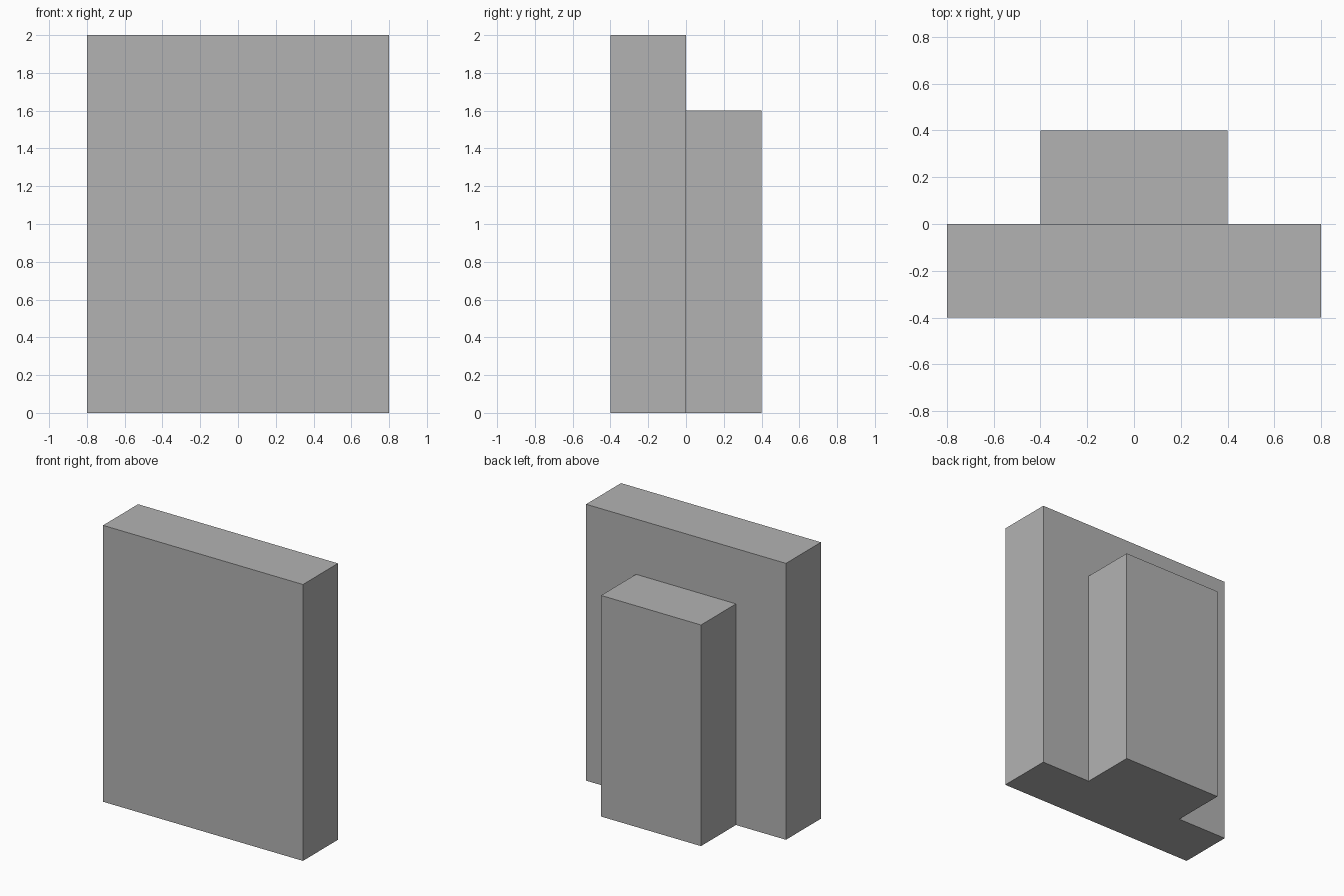
import bpy

default_cube = bpy.data.objects.get("Cube")
if default_cube:
    bpy.data.objects.remove(default_cube, do_unlink=True)

# Single plain material
grey = bpy.data.materials.new("plain_grey")
grey.use_nodes = True
colour = (0.45, 0.45, 0.45, 1)
grey.diffuse_color = colour
grey.node_tree.nodes["Principled BSDF"].inputs["Base Color"].default_value = colour


def add_block(name, width, depth, height, y):
    """Add a flat-faced block standing on the ground."""
    bpy.ops.mesh.primitive_cube_add(size=1, location=(0, y, height / 2))
    block = bpy.context.object
    block.name = block.data.name = name
    block.scale = (width, depth, height)
    bpy.ops.object.transform_apply(location=False, rotation=False, scale=True)
    block.data.materials.append(grey)
    return block


# Wide slab at the front, narrower and lower block against its back
add_block("front_slab", 1.6, 0.4, 2.0, -0.2)
add_block("back_block", 0.8, 0.4, 1.6, 0.2)
